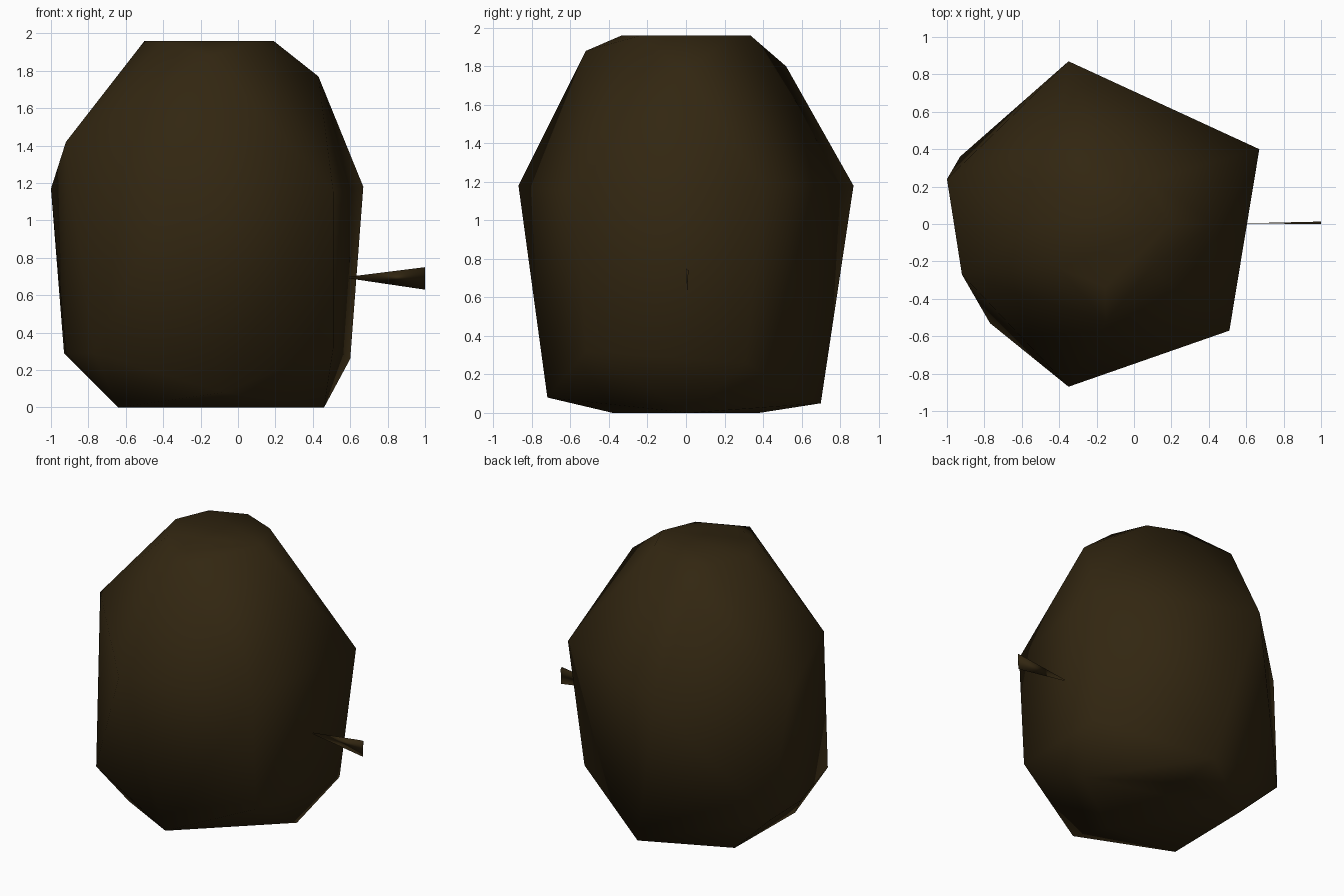
import bpy, bmesh, math

if "Cube" in bpy.data.objects:
    bpy.data.objects.remove(bpy.data.objects["Cube"])

mat = bpy.data.materials.new("dark brown")
mat.diffuse_color = (0.032, 0.0195, 0.0055, 1)
mat.use_nodes = True
mat.node_tree.nodes["Principled BSDF"].inputs["Base Color"].default_value = mat.diffuse_color


def hull_object(name, points, smooth):
    """Wrap a convex skin around a few corner points."""
    bm = bmesh.new()
    for p in points:
        bm.verts.new(p)
    bmesh.ops.convex_hull(bm, input=bm.verts[:])
    loose = [v for v in bm.verts if not v.link_faces]
    bmesh.ops.delete(bm, geom=loose, context='VERTS')
    bmesh.ops.recalc_face_normals(bm, faces=bm.faces[:])
    for f in bm.faces:
        f.smooth = smooth
    mesh = bpy.data.meshes.new(name)
    bm.to_mesh(mesh)
    bm.free()
    mesh.materials.append(mat)
    obj = bpy.data.objects.new(name, mesh)
    bpy.context.collection.objects.link(obj)
    return obj


# body: flat round crown, then shoulder, waist, lower and base corners
crown = [(-0.155 + 0.345 * math.cos(a), 0.335 * math.sin(a), 1.96)
         for a in (math.tau * i / 8 for i in range(8))]
shoulder = [(0.43, 0.0, 1.77), (-0.40, 0.52, 1.80), (-0.15, -0.52, 1.88),
            (-0.92, -0.27, 1.42)]
waist = [(0.67, 0.40, 1.18), (-0.35, 0.87, 1.18), (-1.0, 0.24, 1.17),
         (-0.35, -0.87, 1.18), (0.51, -0.57, 1.15)]
lower = [(0.60, 0.31, 0.26), (-0.93, 0.36, 0.29), (-0.92, 0.0, 0.29),
         (-0.77, -0.53, 0.29), (0.51, -0.52, 0.32),
         (-0.10, 0.70, 0.05), (-0.08, -0.72, 0.08)]
base = [(0.46, 0.02, 0), (-0.10, 0.38, 0), (-0.63, 0.34, 0),
        (-0.64, -0.34, 0), (-0.10, -0.38, 0)]
hull_object("body", crown + shoulder + waist + lower + base, True)

# thin flat stem that widens outward
hull_object("stem", [(0.56, 0.003, 0.695), (1.0, 0.0, 0.75),
                     (1.0, 0.013, 0.74), (1.0, 0.006, 0.63)], True)
